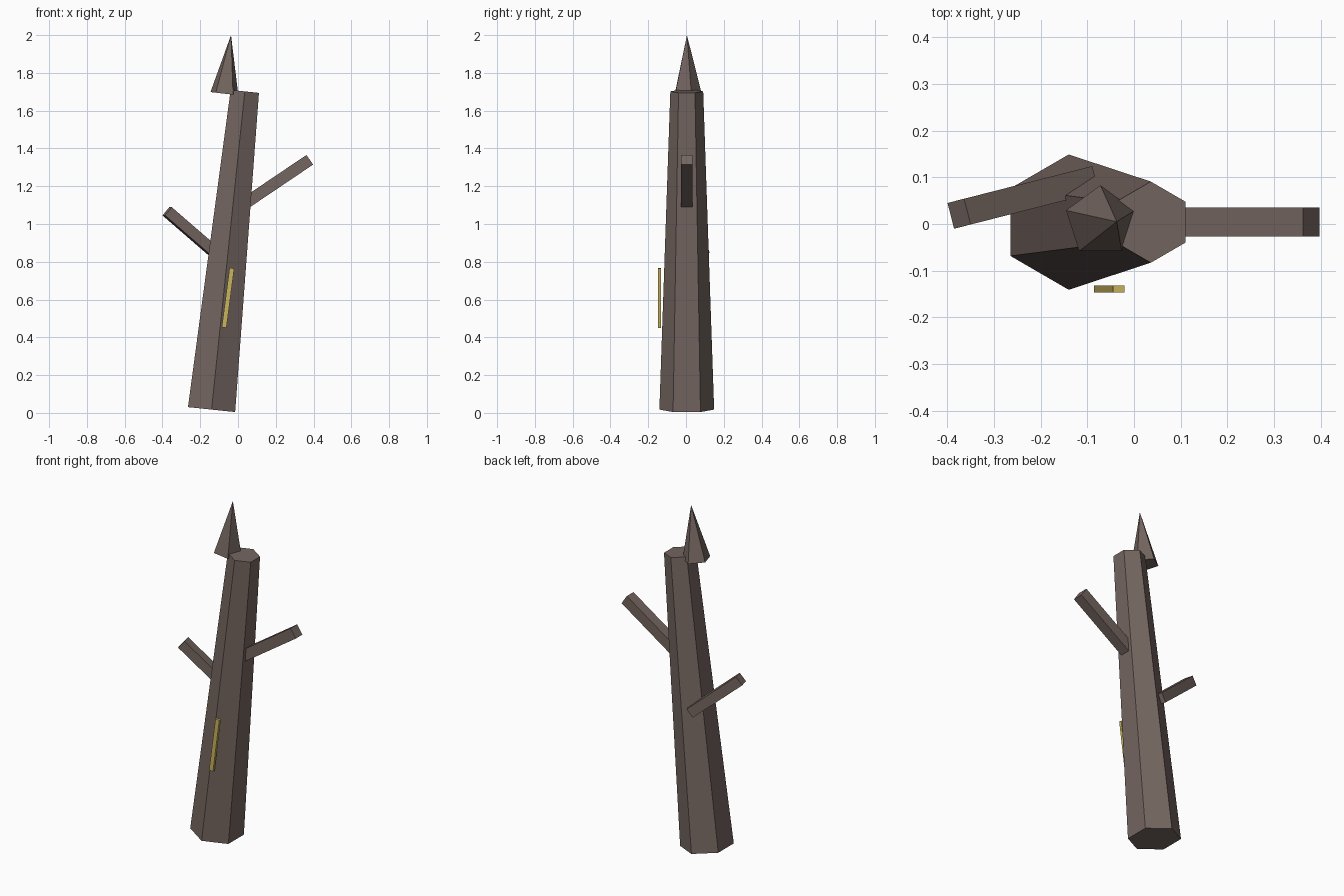
import bpy
import bmesh
from math import radians
from mathutils import Matrix, Vector

cube = bpy.data.objects.get("Cube")
if cube:
    bpy.data.objects.remove(cube, do_unlink=True)


def material(name, rgb):
    mat = bpy.data.materials.new(name)
    mat.use_nodes = True
    mat.diffuse_color = (*rgb, 1)
    mat.node_tree.nodes["Principled BSDF"].inputs["Base Color"].default_value = (*rgb, 1)
    return mat


bark = material("bark_brown", (0.175, 0.132, 0.117))
gold = material("pale_gold", (0.58, 0.46, 0.11))


def finish(name, bm, mat, matrix):
    bmesh.ops.recalc_face_normals(bm, faces=bm.faces)
    mesh = bpy.data.meshes.new(name)
    bm.to_mesh(mesh)
    bm.free()
    mesh.materials.append(mat)
    obj = bpy.data.objects.new(name, mesh)
    obj.matrix_world = matrix
    bpy.context.collection.objects.link(obj)
    return obj


def tapered(name, sides, r_base, r_top, base, top):
    """Flat-sided taper between two points, with one corner towards the back."""
    base, top = Vector(base), Vector(top)
    axis = top - base
    bm = bmesh.new()
    # Corner 0 of the ring is placed on +y by building it explicitly
    rings = []
    for r, z in ((r_base, 0), (r_top, axis.length)):
        count = sides if r else 1
        rings.append([bm.verts.new(Matrix.Rotation(radians(360 * i / sides), 3, 'Z')
                                   @ Vector((0, r, z))) for i in range(count)])
    low, high = rings
    bm.faces.new(low)
    if r_top:
        bm.faces.new(high)
    for i in range(sides):
        j = (i + 1) % sides
        if r_top:
            bm.faces.new((low[i], low[j], high[j], high[i]))
        else:
            bm.faces.new((low[i], low[j], high[0]))
    tilt = Vector((0, 0, 1)).rotation_difference(axis).to_matrix().to_4x4()
    return finish(name, bm, bark, Matrix.Translation(base) @ tilt)


def bar(name, size, end, pitch, yaw, mat, centred=False):
    """Square-ended bar along local z, hanging back from its outer end."""
    bm = bmesh.new()
    bmesh.ops.create_cube(bm, size=1)
    shift = Vector((0, 0, 0 if centred else -size[2] / 2))
    bmesh.ops.scale(bm, vec=size, verts=bm.verts)
    bmesh.ops.translate(bm, vec=shift, verts=bm.verts)
    turn = Matrix.Rotation(radians(yaw), 4, 'Z') @ Matrix.Rotation(radians(pitch), 4, 'Y')
    return finish(name, bm, mat, Matrix.Translation(end) @ turn)


# Leaning trunk and the broken spike at its tip
tapered("trunk", 6, 0.145, 0.087, (-0.14, 0.004, 0.0175), (0.036, 0.004, 1.702))
tapered("tip_spike", 5, 0.078, 0, (-0.072, 0.005, 1.69), (-0.037, 0.005, 2.0))

# Two bare branches
bar("left_branch", (0.062, 0.062, 0.42), (0.38, 0.004, 1.34), 56, 0, bark)
bar("right_branch", (0.057, 0.057, 0.37), (-0.375, 0.022, 1.067), -50, 14.3, bark)

# Thin golden strip on the front
bar("front_strip", (0.025, 0.015, 0.317), (-0.053, -0.1395, 0.609), 7.5, 0, gold, True)
